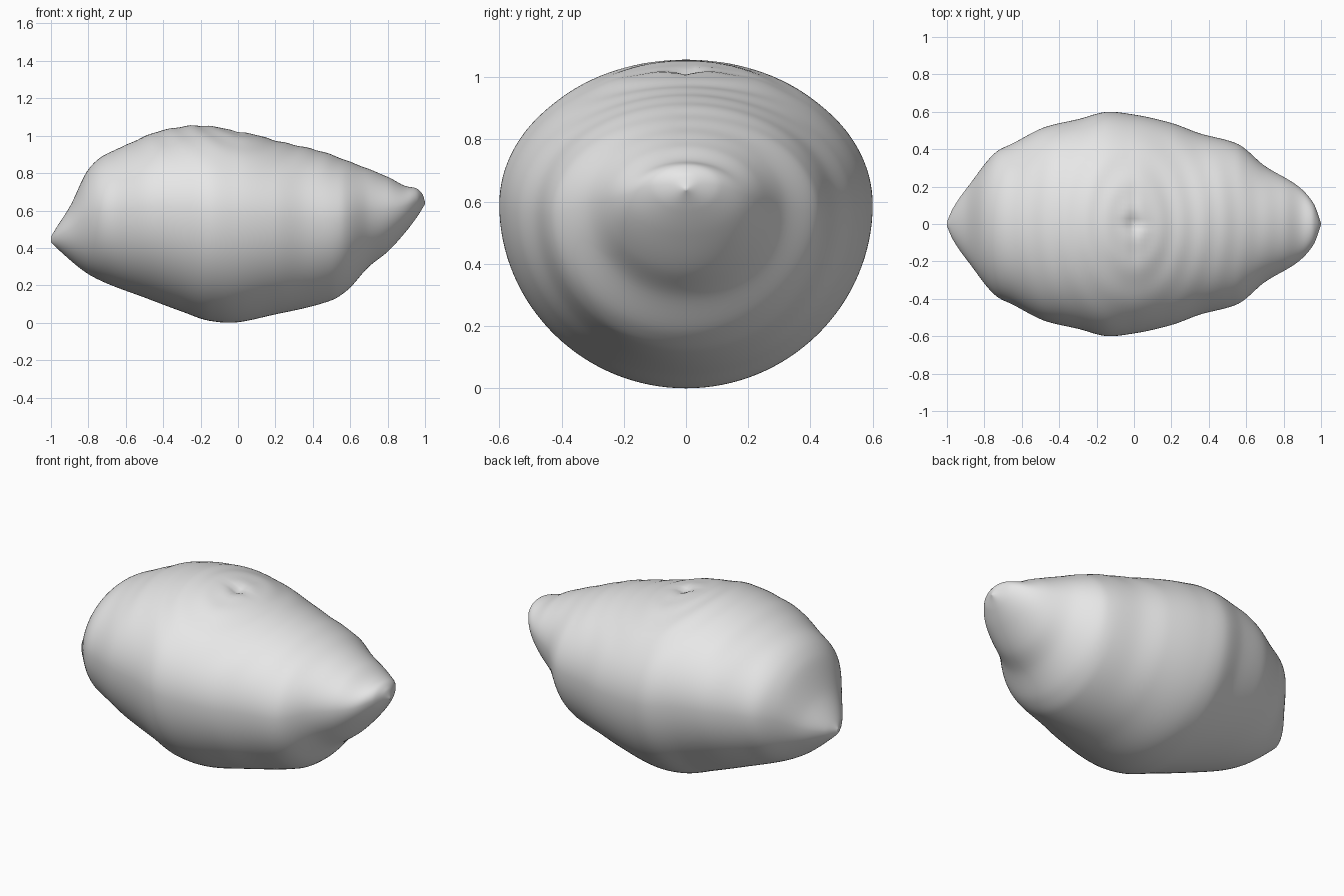
import bpy, bmesh, math
from mathutils import Vector

cube = bpy.data.objects.get("Cube")
if cube:
    bpy.data.objects.remove(cube)

# Outlines of the fruit along its length: (x, value)
TOP = [(-1, .46), (-.97, .51), (-.9, .62), (-.8, .82), (-.74, .88), (-.6, .95),
       (-.4, 1.03), (-.22, 1.055), (0, 1.03), (.2, .975), (.45, .915),
       (.6, .86), (.8, .78), (.9, .73), (.95, .72), (.985, .69), (1, .645)]
BOTTOM = [(-1, .43), (-.97, .40), (-.8, .26), (-.7, .21), (-.5, .135),
          (-.3, .06), (-.15, .01), (-.05, 0), (.2, .045), (.5, .12), (.58, .17),
          (.7, .3), (.8, .38), (.9, .49), (.96, .57), (1, .635)]
WIDTH = [(-1, .01), (-.97, .08), (-.88, .21), (-.73, .39), (-.65, .43), (-.47, .52),
         (-.3, .56), (-.13, .6), (0, .585), (.2, .54), (.35, .485), (.55, .43),
         (.7, .31), (.88, .2), (.96, .11), (1, .005)]
RINGS, SIDES = 160, 128


def sample(points, x):
    """Smooth monotone interpolation through the outline points."""
    i = 0
    while i < len(points) - 2 and x > points[i + 1][0]:
        i += 1

    def slope(k):
        if k in (0, len(points) - 1):
            k = min(k, len(points) - 2)
            return (points[k + 1][1] - points[k][1]) / (points[k + 1][0] - points[k][0])
        (a, p), (b, q), (c, r) = points[k - 1:k + 2]
        s, t = (q - p) / (b - a), (r - q) / (c - b)
        return 2 * s * t / (s + t) if s * t > 0 else 0

    (x0, v0), (x1, v1) = points[i], points[i + 1]
    h = x1 - x0
    u = (x - x0) / h
    return (v0 * (1 + 2 * u) * (1 - u) ** 2 + slope(i) * h * u * (1 - u) ** 2
            + v1 * u * u * (3 - 2 * u) + slope(i + 1) * h * u * u * (u - 1))


def skin_point(x, angle):
    low, high = sample(BOTTOM, x), sample(TOP, x)
    middle = low + .56 * (high - low)
    y = sample(WIDTH, x) * math.cos(angle)
    up = math.sin(angle)
    z = middle + up * (high - middle if up > 0 else middle - low)
    if up > 0:
        # Dimple, crossing creases and faint ripples in the upper skin
        reach = math.hypot(x, y)
        z -= .018 * math.exp(-(reach / .05) ** 2)
        crease = math.exp(-(x / .022) ** 2) * math.exp(-(y / .2) ** 2)
        crease += math.exp(-(y / .02) ** 2) * math.exp(-(x / .08) ** 2)
        z -= .007 * crease * up
        fade = up ** 2 * max(0, 1 - abs(x)) * min(1, reach / .2)
        z += .003 * fade * math.sin(55 * math.hypot(x, y * .6))
    return Vector((x, y, z))


# Fruit body: rings lofted from one tip to the other
bm = bmesh.new()
rings = []
for i in range(RINGS + 1):
    x = -math.cos(math.pi * i / RINGS)
    rings.append([bm.verts.new(skin_point(x, math.tau * j / SIDES)) for j in range(SIDES)])
for a, b in zip(rings, rings[1:]):
    for j in range(SIDES):
        k = (j + 1) % SIDES
        bm.faces.new((a[j], a[k], b[k], b[j]))
bm.faces.new(rings[0])
bm.faces.new(rings[-1])
bmesh.ops.recalc_face_normals(bm, faces=bm.faces)
for face in bm.faces:
    face.smooth = True
mesh = bpy.data.meshes.new("fruit_body")
bm.to_mesh(mesh)
bm.free()

# Plain grey skin
skin = bpy.data.materials.new("light grey")
skin.use_nodes = True
grey = (.8, .8, .8, 1)
skin.diffuse_color = grey
skin.node_tree.nodes["Principled BSDF"].inputs["Base Color"].default_value = grey
mesh.materials.append(skin)
body = bpy.data.objects.new("fruit_body", mesh)
bpy.context.collection.objects.link(body)
